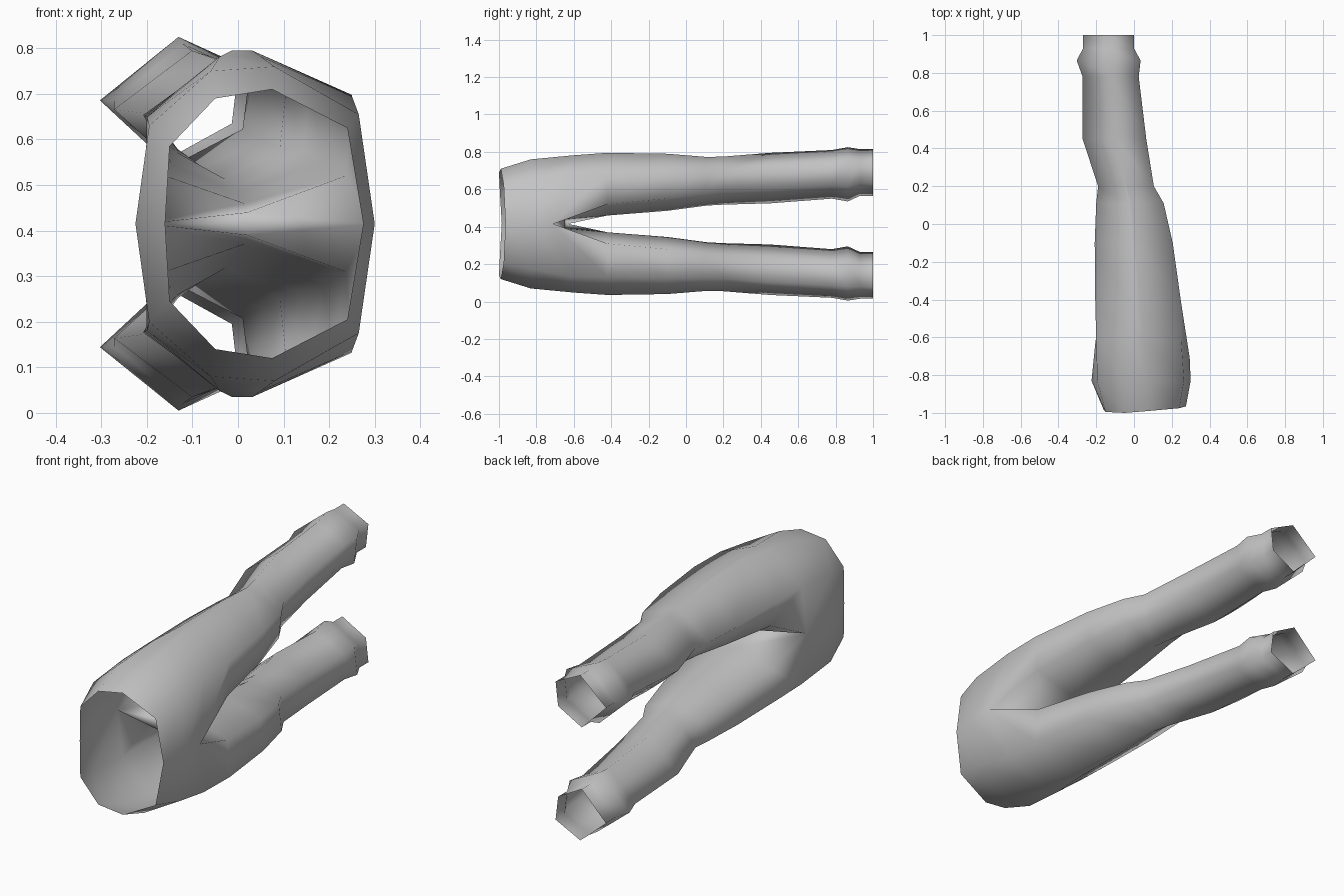
import bpy
import bmesh

if "Cube" in bpy.data.objects:
    bpy.data.objects.remove(bpy.data.objects["Cube"], do_unlink=True)

MID = 0.415  # height of the mirror plane between the legs

# One plain cloth colour
cloth = bpy.data.materials.new("grey cloth")
cloth.use_nodes = True
GREY = (0.55, 0.55, 0.55, 1)
cloth.diffuse_color = GREY
cloth.node_tree.nodes["Principled BSDF"].inputs["Base Color"].default_value = GREY

# Half rings of the hips, from back seam over the side to front seam (x, y, height)
waist = [(.275, -.965, 0), (.24, -.975, .21), (.075, -.99, .295),
         (-.05, -1, .275), (-.15, -.995, .17), (-.16, -.985, 0)]
hip = [(.3, -.83, 0), (.265, -.83, .24), (.08, -.83, .345),
       (-.06, -.83, .335), (-.195, -.83, .215), (-.225, -.83, 0)]
# Full ring where the leg starts; the last point is the crotch
leg_top = [(.295, -.71, 0), (.25, -.62, .28), (.05, -.6, .367),
           (-.04, -.6, .367), (-.2, -.6, .235), (-.205, -.63, 0), (.02, -.65, .025)]

# Leg cross-section in a unit box, at the thigh and at the cuff
thigh_shape = [(.97, .18), (1, .71), (.52, 1), (.42, 1), (0, .57), (.1, .18), (.48, 0)]
cuff_shape = [(.95, .28), (1, .74), (.51, 1), (.51, 1), (0, .52), (.24, .26), (.48, 0)]

# Leg stations: y, then the box limits in x and height
stations = [(-.42, -.205, .25, .045, .38), (-.1, -.208, .205, .07, .375),
            (.11, -.2, .157, .098, .358), (.2, -.19, .105, .103, .36),
            (.45, -.272, .065, .11, .38), (.78, -.272, .025, .135, .395),
            (.865, -.303, .035, .12, .41), (.93, -.27, 0, .15, .4), (1, -.27, 0, .15, .4)]


def leg_ring(y, x0, x1, h0, h1):
    """Fit the blended cross-section into its box."""
    t = min(1, max(0, (y + .42) / .9))
    ring = []
    for (u0, v0), (u1, v1) in zip(thigh_shape, cuff_shape):
        u, v = u0 + (u1 - u0) * t, v0 + (v1 - v0) * t
        ring.append((x0 + (x1 - x0) * u, y, h0 + (h1 - h0) * v))
    return ring


def loft(bm, a, b, closed):
    """Join two rings with quads."""
    n = len(a)
    for i in range(n if closed else n - 1):
        j = (i + 1) % n
        bm.faces.new((a[i], b[i], b[j], a[j]))


bm = bmesh.new()


def add(points):
    return [bm.verts.new(p) for p in points]


# Hips: open half tube
w, h, top = add(waist), add(hip), add(leg_top)
loft(bm, w, h, False)
loft(bm, h, top[:6], False)

# Crotch gusset
gusset = bm.verts.new((.02, -.65, 0))
bm.faces.new((top[0], gusset, top[6]))
bm.faces.new((top[5], top[6], gusset))

# Leg: closed tube with an open cuff
previous = top
for station in stations:
    ring = add(leg_ring(*station))
    loft(bm, previous, ring, True)
    previous = ring
bmesh.ops.remove_doubles(bm, verts=bm.verts[:], dist=0.002)

mesh = bpy.data.meshes.new("trousers")
bm.to_mesh(mesh)
bm.free()
mesh.materials.append(cloth)
for poly in mesh.polygons:
    poly.use_smooth = True

trousers = bpy.data.objects.new("trousers", mesh)
trousers.location.z = MID
bpy.context.collection.objects.link(trousers)

# Second leg
mirror = trousers.modifiers.new("mirror", "MIRROR")
mirror.use_axis = (False, False, True)
mirror.merge_threshold = 0.001
